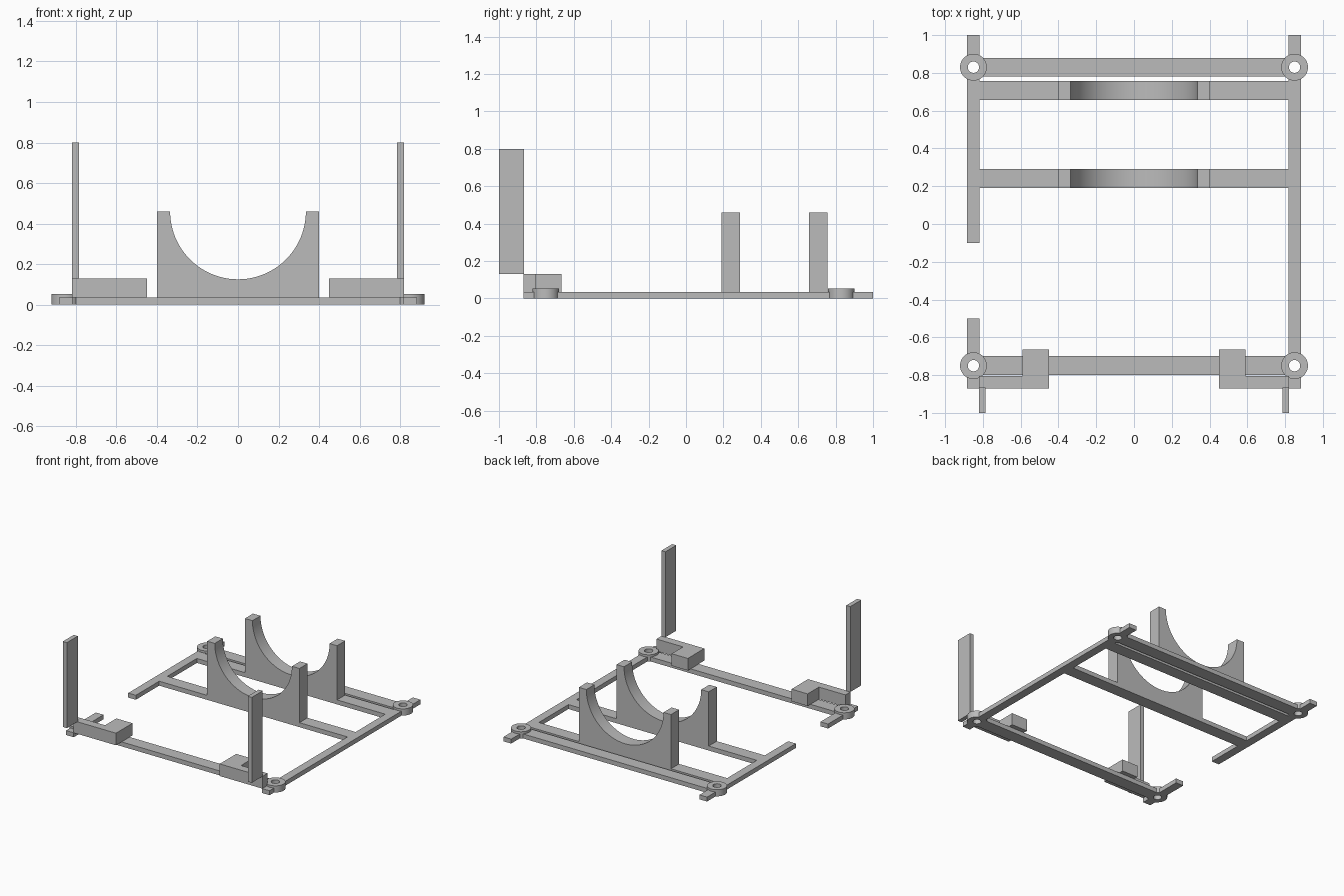
import bpy
import bmesh
from math import pi, cos, sin

cube = bpy.data.objects.get("Cube")
if cube:
    bpy.data.objects.remove(cube, do_unlink=True)

GREY = (0.5, 0.5, 0.5, 1.0)
mat = bpy.data.materials.new("plain grey")
mat.use_nodes = True
mat.diffuse_color = GREY
mat.node_tree.nodes["Principled BSDF"].inputs["Base Color"].default_value = GREY

BASE = 0.035              # thickness of the frame bars
RAIL_X, RAIL_HALF = 0.85, 0.033
BOSS_Y = (-0.75, 0.83)
BOSS_R, HOLE_R, BOSS_H = 0.071, 0.03, 0.052
BLOCK_TOP = 0.13


def finish(name, bm, smooth=False):
    bmesh.ops.recalc_face_normals(bm, faces=bm.faces)
    mesh = bpy.data.meshes.new(name)
    bm.to_mesh(mesh)
    bm.free()
    mesh.materials.append(mat)
    obj = bpy.data.objects.new(name, mesh)
    bpy.context.collection.objects.link(obj)
    if smooth:
        bpy.ops.object.select_all(action="DESELECT")
        obj.select_set(True)
        bpy.context.view_layer.objects.active = obj
        bpy.ops.object.shade_smooth_by_angle(angle=pi / 6)
    return obj


def prism(name, outline, offset, smooth=False):
    """Extrude a closed outline of 3D points along offset."""
    bm = bmesh.new()
    face = bm.faces.new([bm.verts.new(p) for p in outline])
    ext = bmesh.ops.extrude_face_region(bm, geom=[face], use_keep_orig=True)
    verts = [g for g in ext["geom"] if isinstance(g, bmesh.types.BMVert)]
    bmesh.ops.translate(bm, verts=verts, vec=offset)
    return finish(name, bm, smooth)


def box(name, x0, x1, y0, y1, z0, z1):
    outline = [(x0, y0, z0), (x1, y0, z0), (x1, y1, z0), (x0, y1, z0)]
    return prism(name, outline, (0, 0, z1 - z0))


def ring(name, x, y, segments=48):
    """Round boss with a through hole."""
    bm = bmesh.new()
    loops = []
    for r, z in ((BOSS_R, 0), (BOSS_R, BOSS_H), (HOLE_R, BOSS_H), (HOLE_R, 0)):
        loops.append([bm.verts.new((x + r * cos(2 * pi * i / segments),
                                    y + r * sin(2 * pi * i / segments), z))
                      for i in range(segments)])
    for k in range(4):
        a, b = loops[k], loops[(k + 1) % 4]
        for i in range(segments):
            j = (i + 1) % segments
            bm.faces.new((a[i], a[j], b[j], b[i]))
    return finish(name, bm, True)


# Side rails, stopping inside each boss so the holes stay open
front, back = BOSS_Y
INSET = 0.05
rails = {
    "left_rail": (1, [(-0.87, front - INSET), (front + INSET, back - INSET), (back + INSET, 1.0)]),
    "right_rail": (-1, [(-0.87, front - INSET), (front + INSET, -0.5), (-0.1, back - INSET),
                        (back + INSET, 1.0)]),
}
for name, (side, spans) in rails.items():
    cx = side * RAIL_X
    for i, (y0, y1) in enumerate(spans):
        box(f"{name}_{i + 1}", cx - RAIL_HALF, cx + RAIL_HALF, y0, y1, 0, BASE)

# Crossbars
box("front_crossbar", -0.81, 0.81, -0.8, -0.7, 0, BASE)
box("back_crossbar", -0.81, 0.81, 0.78, 0.88, 0, BASE)
inner = RAIL_X - RAIL_HALF
SADDLES = {"front_saddle": (0.19, 0.29), "back_saddle": (0.657, 0.757)}
for name, (y0, y1) in SADDLES.items():
    box(name + "_crossbar", -inner, inner, y0, y1, 0, BASE)

# Cradle saddles with a half-round cut-out
TOP, ARC_R, HALF = 0.46, 0.335, 0.4
STEPS = 48
for name, (y0, y1) in SADDLES.items():
    outline = [(-HALF, y0, TOP), (-HALF, y0, BASE), (HALF, y0, BASE), (HALF, y0, TOP)]
    outline += [(ARC_R * cos(pi * i / STEPS), y0, TOP - ARC_R * sin(pi * i / STEPS))
                for i in range(STEPS + 1)]
    prism(name, outline, (0, y1 - y0, 0), True)

# Mirrored parts: bosses, L-shaped blocks and posts
for label, s in (("left", 1), ("right", -1)):
    ring(label + "_front_boss", s * RAIL_X, front)
    ring(label + "_back_boss", s * RAIL_X, back)
    shape = [(0.45, -0.87), (0.82, -0.87), (0.82, -0.805),
             (0.59, -0.805), (0.59, -0.665), (0.45, -0.665)]
    prism(label + "_corner_block", [(s * x, y, BASE) for x, y in shape],
          (0, 0, BLOCK_TOP - BASE))
    x0, x1 = sorted((s * 0.785, s * 0.82))
    box(label + "_post", x0, x1, -1.0, -0.865, BLOCK_TOP, 0.8)
